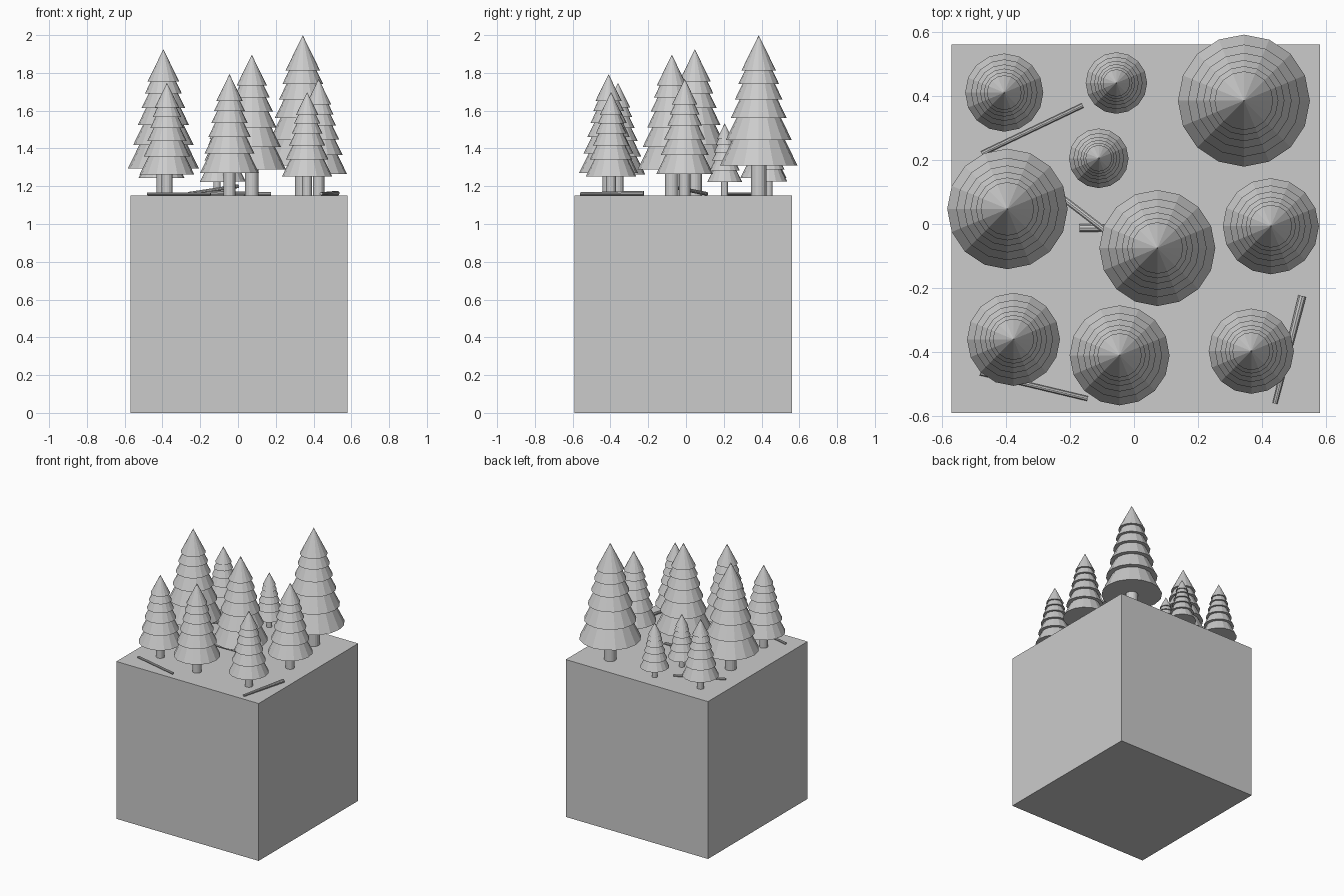
import bpy
from mathutils import Vector

if "Cube" in bpy.data.objects:
    bpy.data.objects.remove(bpy.data.objects["Cube"], do_unlink=True)

GROUND = 1.15

# Single plain material
grey = bpy.data.materials.new("plain grey")
grey.use_nodes = True
grey.diffuse_color = (0.6, 0.6, 0.6, 1)
grey.node_tree.nodes["Principled BSDF"].inputs["Base Color"].default_value = (0.6, 0.6, 0.6, 1)


def finish(name):
    ob = bpy.context.object
    ob.name = name
    ob.data.materials.append(grey)
    return ob


def rod(name, start, end, r1, r2, sides):
    """Tapered round bar or cone between two points."""
    a, b = Vector(start), Vector(end)
    d = b - a
    bpy.ops.mesh.primitive_cone_add(vertices=sides, radius1=r1, radius2=r2, depth=d.length,
                                    location=(a + b) / 2,
                                    rotation=d.to_track_quat('Z', 'Y').to_euler())
    return finish(name)


def tree(index, x, y, size):
    """Trunk and six nested cones, each a scaled copy of the one below."""
    parts = [rod("trunk", (x, y, GROUND), (x, y, GROUND + 0.9 * size), 0.2 * size, 0.2 * size, 16)]
    z, k = 0.77, 1.0
    for _ in range(6):
        base = GROUND + z * size
        parts.append(rod("tier", (x, y, base), (x, y, base + 2.04 * k * size), k * size, 0, 16))
        z += 0.66 * k
        k *= 0.85
    bpy.ops.object.select_all(action='DESELECT')
    for p in parts:
        p.select_set(True)
    bpy.context.view_layer.objects.active = parts[0]
    bpy.ops.object.join()
    parts[0].name = f"pine_tree_{index}"


# Ground block
bpy.ops.mesh.primitive_cube_add(size=1.15, location=(0.005, -0.015, GROUND / 2))
finish("ground_block")

# Pine trees: x, y, foliage radius
trees = [
    (-0.405, 0.41, 0.122), (-0.055, 0.44, 0.096), (0.343, 0.385, 0.206),
    (-0.11, 0.205, 0.093), (-0.395, 0.047, 0.188), (0.073, -0.075, 0.181),
    (0.427, -0.007, 0.15), (-0.376, -0.36, 0.145), (-0.045, -0.41, 0.156),
    (0.366, -0.397, 0.133),
]
for i, (x, y, r) in enumerate(trees, 1):
    tree(i, x, y, r)

# Fallen branches
rod("branch_back", (-0.475, 0.22, 1.16), (-0.16, 0.37, 1.16), 0.008, 0.008, 10)
rod("branch_leaning", (-0.26, 0.11, 1.16), (0.0, -0.09, 1.2), 0.01, 0.01, 10)
rod("branch_middle", (-0.17, -0.013, 1.162), (0.175, -0.01, 1.16), 0.013, 0.009, 10)
rod("branch_front", (-0.48, -0.465, 1.16), (-0.145, -0.545, 1.16), 0.008, 0.008, 10)
rod("branch_right", (0.525, -0.225, 1.163), (0.44, -0.56, 1.16), 0.013, 0.008, 10)
